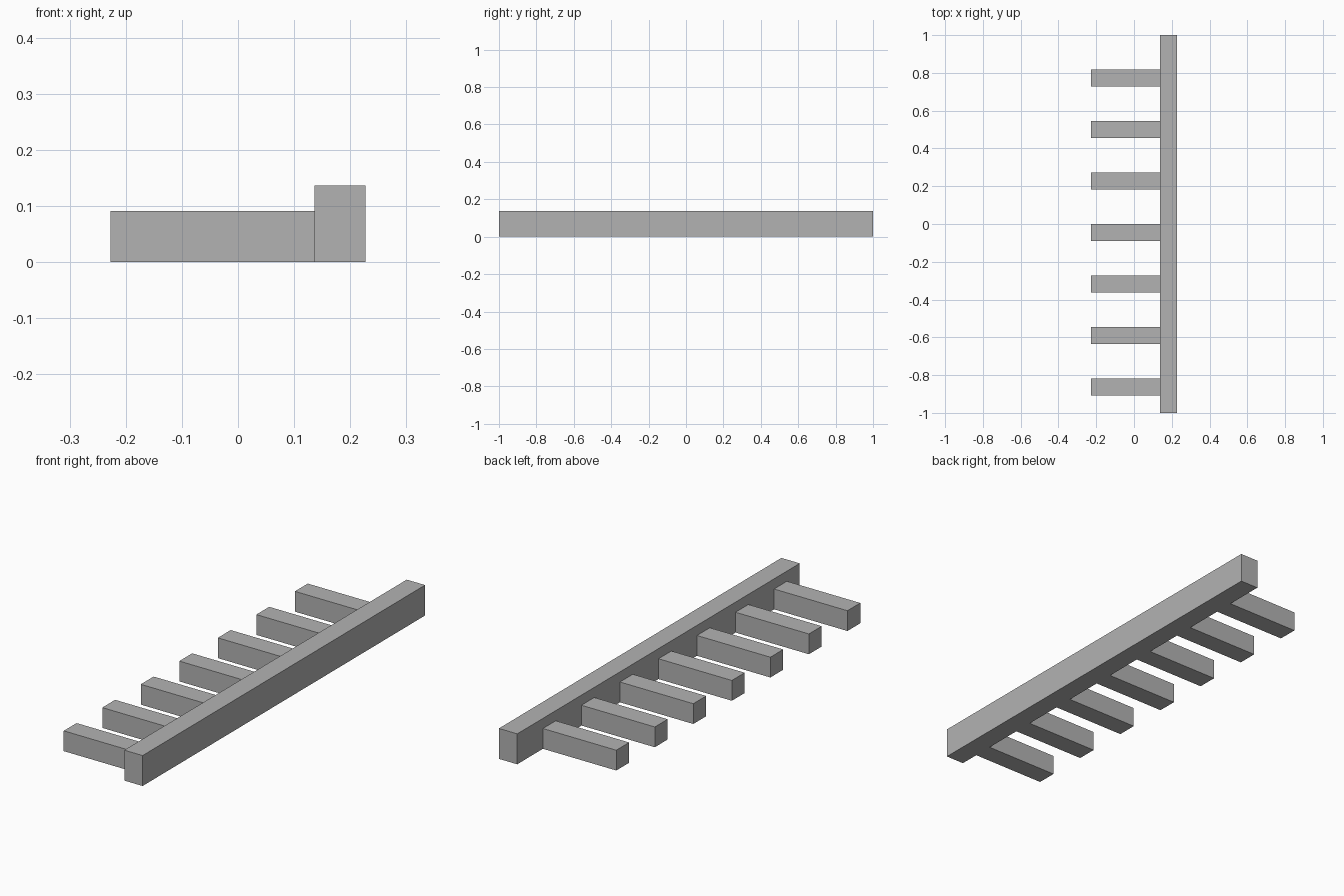
import bpy

cube = bpy.data.objects.get("Cube")
if cube:
    bpy.data.objects.remove(cube, do_unlink=True)

UNIT = 1 / 11  # thickness of one bar

grey = bpy.data.materials.new("plain grey")
grey.use_nodes = True
colour = (0.45, 0.45, 0.45, 1)
grey.diffuse_color = colour
grey.node_tree.nodes["Principled BSDF"].inputs["Base Color"].default_value = colour


def box(name, low, high):
    """Add a box between two corners given in bar units."""
    centre = [(a + b) / 2 * UNIT for a, b in zip(low, high)]
    size = [(b - a) * UNIT for a, b in zip(low, high)]
    bpy.ops.mesh.primitive_cube_add(size=1, location=centre)
    obj = bpy.context.object
    obj.name = name
    obj.scale = size
    bpy.ops.object.transform_apply(location=False, rotation=False, scale=True)
    obj.data.materials.append(grey)
    return obj


# Long rail
box("rail", (1.5, -11, 0), (2.5, 11, 1.5))

# Evenly spaced teeth that butt against the rail
for i in range(7):
    y = -10 + 3 * i
    box(f"tooth_{i + 1}", (-2.5, y, 0), (1.5, y + 1, 1))
